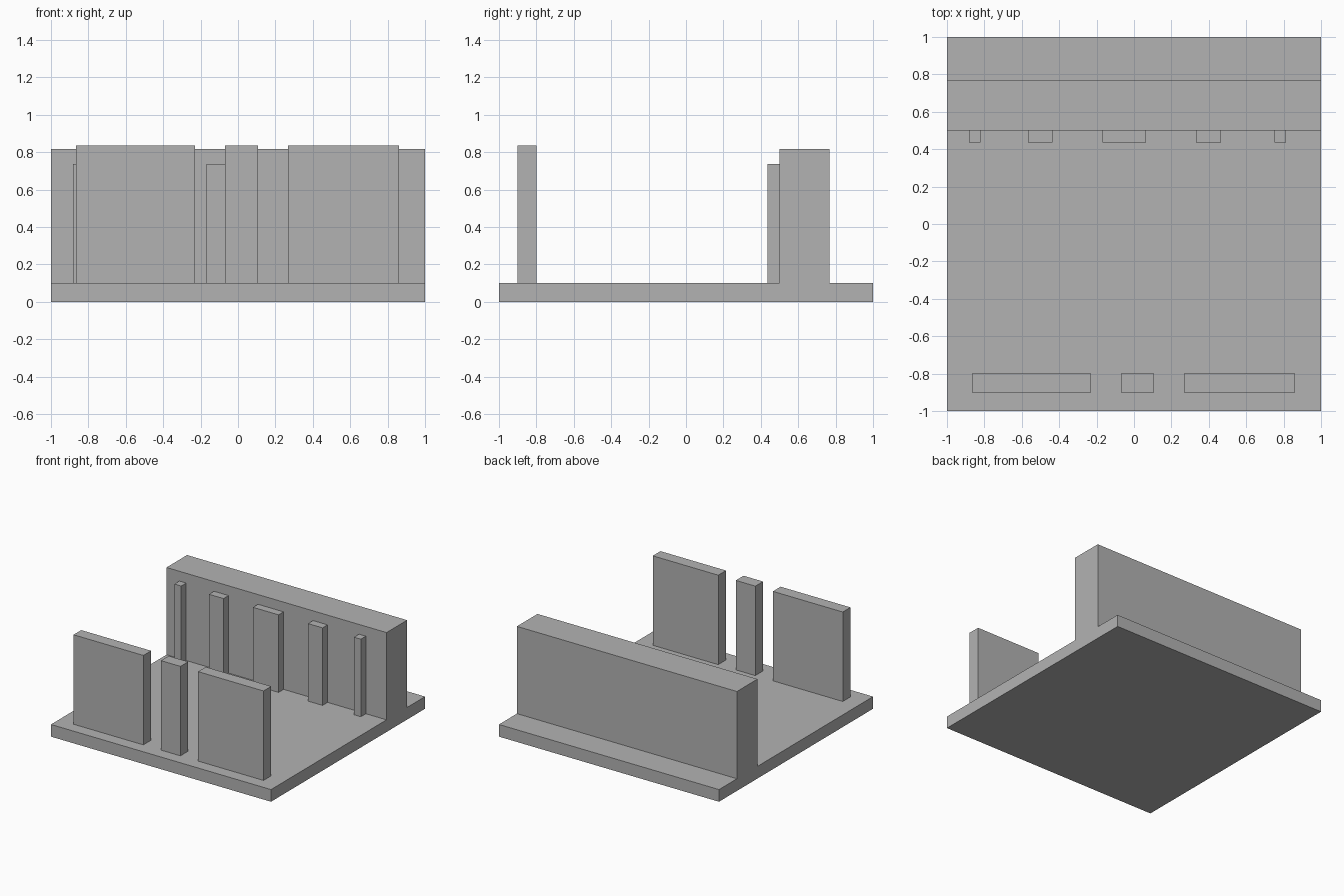
import bpy
import bmesh

cube = bpy.data.objects.get("Cube")
if cube:
    bpy.data.objects.remove(cube, do_unlink=True)

# Single stone grey material
grey = bpy.data.materials.new("stone_grey")
grey.use_nodes = True
colour = (0.45, 0.45, 0.45, 1)
grey.diffuse_color = colour
grey.node_tree.nodes["Principled BSDF"].inputs["Base Color"].default_value = colour

FLOOR = 0.10


def extrude_profile(name, profile, x0, x1):
    """Extrude a (y, z) outline along x from x0 to x1."""
    bm = bmesh.new()
    face = bm.faces.new([bm.verts.new((x0, y, z)) for y, z in profile])
    result = bmesh.ops.extrude_face_region(bm, geom=[face])
    moved = [v for v in result["geom"] if isinstance(v, bmesh.types.BMVert)]
    bmesh.ops.translate(bm, verts=moved, vec=(x1 - x0, 0, 0))
    bmesh.ops.recalc_face_normals(bm, faces=bm.faces)
    mesh = bpy.data.meshes.new(name)
    bm.to_mesh(mesh)
    bm.free()
    mesh.materials.append(grey)
    obj = bpy.data.objects.new(name, mesh)
    bpy.context.collection.objects.link(obj)
    return obj


def upright(name, x0, x1, y0, y1, top):
    """Box standing on the floor slab."""
    outline = [(y0, FLOOR), (y1, FLOOR), (y1, top), (y0, top)]
    return extrude_profile(name, outline, x0, x1)


# Floor slab and rear wall, one continuous section
extrude_profile("floor_and_back_wall", [
    (-1, 0), (1, 0), (1, FLOOR), (0.767, FLOOR), (0.767, 0.817),
    (0.5, 0.817), (0.5, FLOOR), (-1, FLOOR)], -1, 1)

# Pilasters against the rear wall, widest in the middle
for i, (centre, width) in enumerate(
        [(-0.852, 0.062), (-0.502, 0.132), (-0.052, 0.232),
         (0.398, 0.132), (0.781, 0.062)], 1):
    upright(f"pilaster_{i}", centre - width / 2, centre + width / 2,
            0.435, 0.5, 0.737)

# Front screen panels
for name, x0, x1 in [("right_panel", -0.865, -0.23),
                     ("middle_panel", -0.07, 0.107),
                     ("left_panel", 0.267, 0.862)]:
    upright(name, x0, x1, -0.9, -0.8, 0.835)
